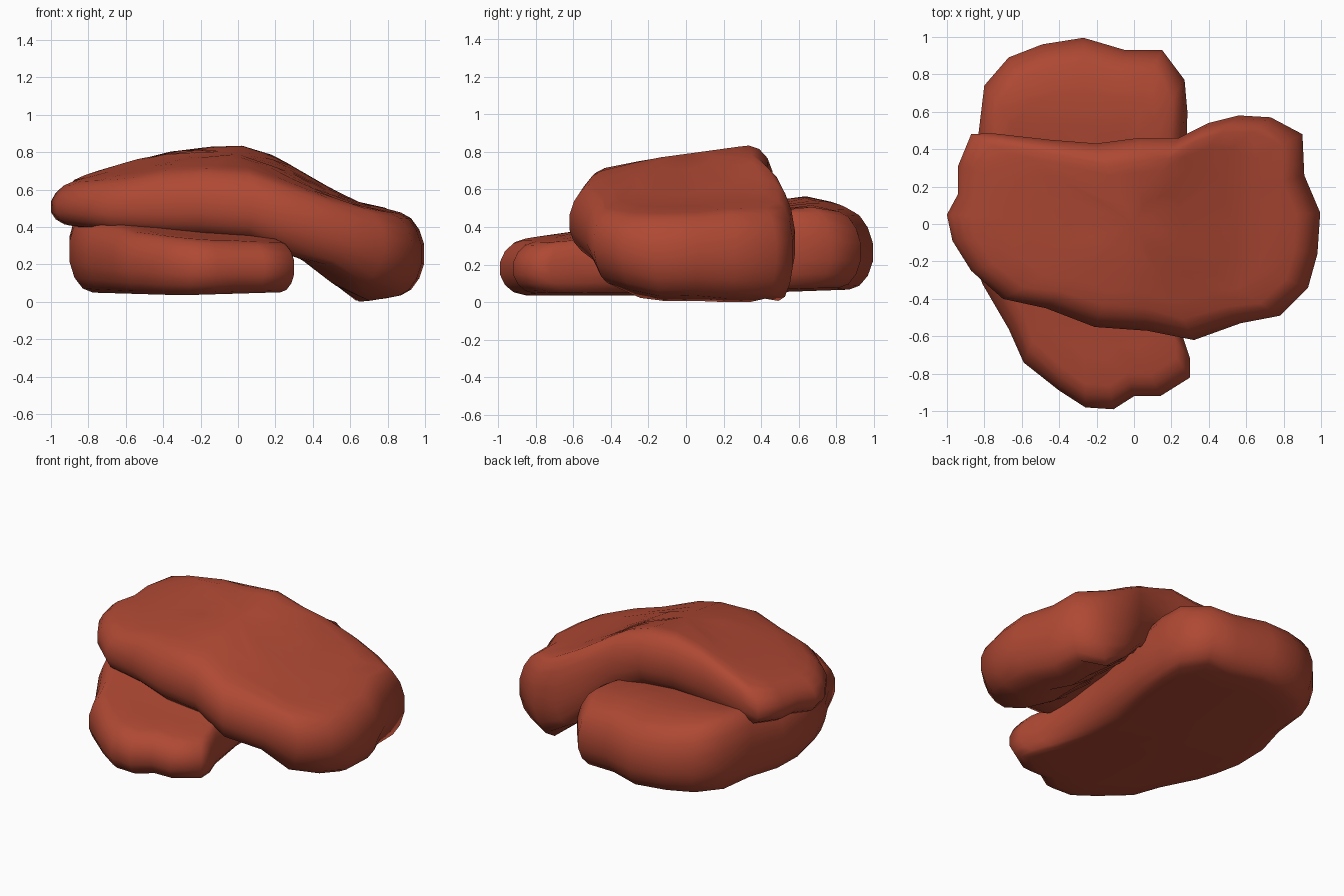
import bpy, bmesh, math

if "Cube" in bpy.data.objects:
    bpy.data.objects.remove(bpy.data.objects["Cube"])

red = bpy.data.materials.new("brick red")
red.diffuse_color = (0.43, 0.066, 0.034, 1)
red.use_nodes = True
red.node_tree.nodes["Principled BSDF"].inputs["Base Color"].default_value = red.diffuse_color


def curve(points, x):
    """Linear interpolation through (x, z) points."""
    if x <= points[0][0]:
        return points[0][1]
    for (x0, z0), (x1, z1) in zip(points, points[1:]):
        if x <= x1:
            return z0 + (z1 - z0) * (x - x0) / (x1 - x0)
    return points[-1][1]


def slab(name, outline, centre, top, bottom, rim):
    """Round-edged slab: rings run from the top centre over the rim to the bottom centre."""
    cx, cy = centre
    rings = [(0.3, 90), (0.6, 90), (0.82, 90)]
    rings += [(1, a) for a in (90, 65, 40, 15, -15, -40, -65, -90)]
    rings += [(0.82, -90), (0.6, -90), (0.3, -90)]
    bm = bmesh.new()

    def vert(x, y, a):
        t, b = top(x, y), bottom(x, y)
        return bm.verts.new((x, y, (t + b) / 2 + (t - b) / 2 * math.sin(math.radians(a))))

    loops = []
    for s, a in rings:
        loop = []
        for x, y in outline:
            d = math.hypot(x - cx, y - cy)
            k = s * (1 + (0.005 - rim * (1 - math.cos(math.radians(a)))) / d)
            loop.append(vert(cx + (x - cx) * k, cy + (y - cy) * k, a))
        loops.append(loop)
    n = len(outline)
    for l0, l1 in zip(loops, loops[1:]):
        for i in range(n):
            j = (i + 1) % n
            bm.faces.new((l0[i], l1[i], l1[j], l0[j]))
    for loop, a in ((loops[0], 90), (loops[-1], -90)):
        c = vert(cx, cy, a)
        for i in range(n):
            bm.faces.new((c, loop[i], loop[(i + 1) % n]))
    bmesh.ops.recalc_face_normals(bm, faces=bm.faces)
    me = bpy.data.meshes.new(name)
    bm.to_mesh(me)
    bm.free()
    me.materials.append(red)
    for p in me.polygons:
        p.use_smooth = True
    ob = bpy.data.objects.new(name, me)
    bpy.context.collection.objects.link(ob)
    return ob


# Lower slab: lies flat, thicker toward the back
lower_outline = [
    (.30, -.82), (.30, -.72), (.26, -.6), (.23, -.3), (.24, 0), (.28, .35), (.285, .6),
    (.27, .77), (.15, .93), (-.05, .93), (-.27, .995), (-.49, .96), (-.67, .89), (-.8, .74),
    (-.83, .49), (-.9, .25), (-.9, 0), (-.86, -.18), (-.81, -.32), (-.67, -.56), (-.59, -.74),
    (-.4, -.89), (-.26, -.98), (-.11, -.99), (0, -.92), (.14, -.92)]
lower_top = [(-1, .33), (-.6, .36), (0, .45), (.65, .54), (.9, .49), (1, .46)]
slab("lower_slab", lower_outline, (-.28, 0),
     lambda x, y: curve(lower_top, y) - .06 * (x + .3),
     lambda x, y: .035 + .035 * max(y, 0) + .03 * abs(x + .3), .13)

# Upper slab: draped over the lower one, right end drooping to the ground
upper_outline = [
    (-1, .05), (-.97, -.09), (-.87, -.25), (-.70, -.40), (-.47, -.45), (-.21, -.55),
    (.07, -.57), (.32, -.62), (.57, -.53), (.78, -.49), (.93, -.34), (.98, -.16), (.995, .06),
    (.91, .26), (.9, .48), (.73, .57), (.56, .58), (.4, .54), (.24, .46), (.03, .46),
    (-.2, .43), (-.45, .45), (-.76, .485), (-.87, .48), (-.94, .31), (-.94, .16)]
top_line = [(-1, .63), (-.9, .66), (-.75, .70), (-.55, .76), (-.38, .8), (-.18, .83),
            (.02, .835), (.2, .78), (.42, .65), (.62, .54), (.75, .51), (1, .46)]
bottom_line = [(-1, .375), (-.8, .37), (-.35, .355), (.05, .345), (.3, .23), (.5, .1),
               (.64, .0), (.75, .01), (1, .06)]
tilt_line = [(-1, .05), (-.6, .12), (.15, .14), (.65, .03)]


def upper_top(x, y):
    tilt = curve(tilt_line, x)
    return curve(top_line, x) - tilt * max(.33 - y, 0) - .5 * tilt * max(-y - .2, 0)


def upper_bottom(x, y):
    tilt = curve(tilt_line, x)
    droop = min(max((x - .25) / .3, 0), 1)
    return curve(bottom_line, x) + tilt * max(y + .45, 0) * (1 - droop) + .45 * droop * max(-y - .2, 0)


slab("upper_slab", upper_outline, (0, 0), upper_top, upper_bottom, .13)
